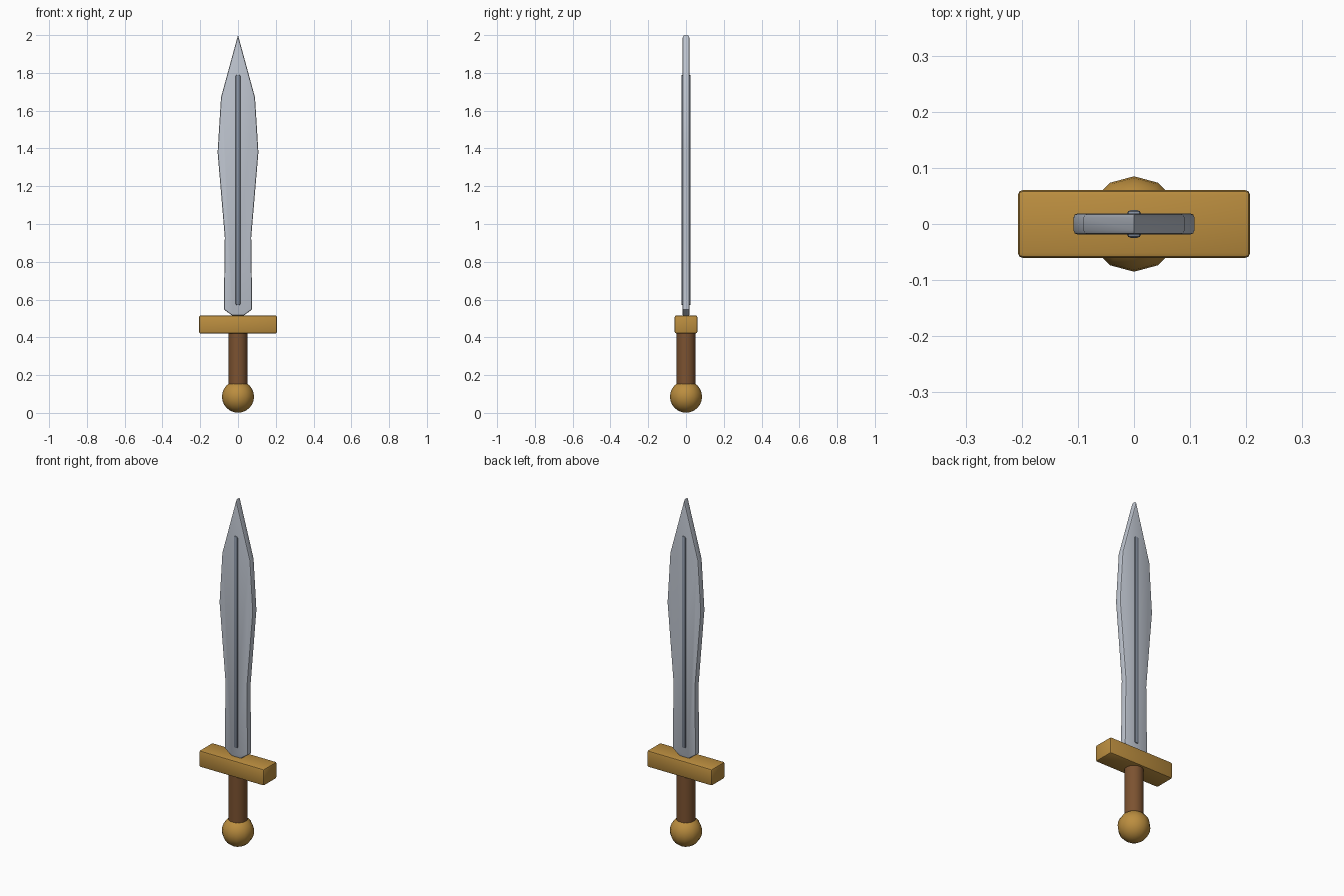
import bpy, bmesh, math

if "Cube" in bpy.data.objects:
    bpy.data.objects.remove(bpy.data.objects["Cube"], do_unlink=True)


def material(name, rgb):
    m = bpy.data.materials.new(name)
    m.use_nodes = True
    m.diffuse_color = (*rgb, 1)
    m.node_tree.nodes["Principled BSDF"].inputs["Base Color"].default_value = (*rgb, 1)
    return m


steel = material("steel", (0.53, 0.57, 0.64))
dark_steel = material("dark steel", (0.24, 0.28, 0.35))
gold = material("gold", (0.50, 0.27, 0.05))
leather = material("brown leather", (0.20, 0.085, 0.03))


def finish(obj, name, mat, bevel=0, segments=2, angle=30):
    """Name, colour, bevel and shade one part."""
    obj.name = obj.data.name = name
    obj.data.materials.append(mat)
    bpy.ops.object.select_all(action="DESELECT")
    obj.select_set(True)
    bpy.context.view_layer.objects.active = obj
    if bevel:
        mod = obj.modifiers.new("rounded edges", "BEVEL")
        mod.width, mod.segments = bevel, segments
        mod.limit_method = "ANGLE"
        mod.angle_limit = math.radians(30)
        bpy.ops.object.modifier_apply(modifier=mod.name)
    bpy.ops.object.shade_smooth_by_angle(angle=math.radians(angle))
    return obj


def box(name, mat, size, z, bevel):
    bpy.ops.mesh.primitive_cube_add(size=1, location=(0, 0, z))
    obj = bpy.context.object
    obj.scale = size
    bpy.ops.object.transform_apply(location=False, rotation=False, scale=True)
    return finish(obj, name, mat, bevel)


# Leaf-shaped blade: half outline mirrored, then extruded through its thickness
half = [(0.03, 0.515), (0.075, 0.548), (0.07, 0.93), (0.108, 1.38), (0.09, 1.67)]
outline = half + [(0, 2.0)] + [(-x, z) for x, z in reversed(half)]
thick = 0.038
bm = bmesh.new()
face = bm.faces.new([bm.verts.new((x, -thick / 2, z)) for x, z in outline])
ext = bmesh.ops.extrude_face_region(bm, geom=[face])
new_verts = [g for g in ext["geom"] if isinstance(g, bmesh.types.BMVert)]
bmesh.ops.translate(bm, verts=new_verts, vec=(0, thick, 0))
bmesh.ops.recalc_face_normals(bm, faces=bm.faces)
# Round only the rims of the two flat faces
rims = [e for e in bm.edges if abs(e.verts[0].co.y - e.verts[1].co.y) < 0.001]
bmesh.ops.bevel(bm, geom=rims, offset=0.008, segments=2, profile=0.5, affect="EDGES")
mesh = bpy.data.meshes.new("blade")
bm.to_mesh(mesh)
bm.free()
blade = bpy.data.objects.new("blade", mesh)
bpy.context.collection.objects.link(blade)
finish(blade, "blade", steel)

# Raised rib along both faces of the blade
box("blade_rib", dark_steel, (0.026, 0.05, 1.22), 1.18, 0.008)

# Crossguard
box("crossguard", gold, (0.414, 0.121, 0.095), 0.468, 0.009)

# Grip
bpy.ops.mesh.primitive_cylinder_add(vertices=16, radius=0.05, depth=0.3, location=(0, 0, 0.28))
finish(bpy.context.object, "grip", leather)

# Pommel
bpy.ops.mesh.primitive_uv_sphere_add(segments=12, ring_count=12, radius=0.085, location=(0, 0, 0.086))
finish(bpy.context.object, "pommel", gold, angle=40)
